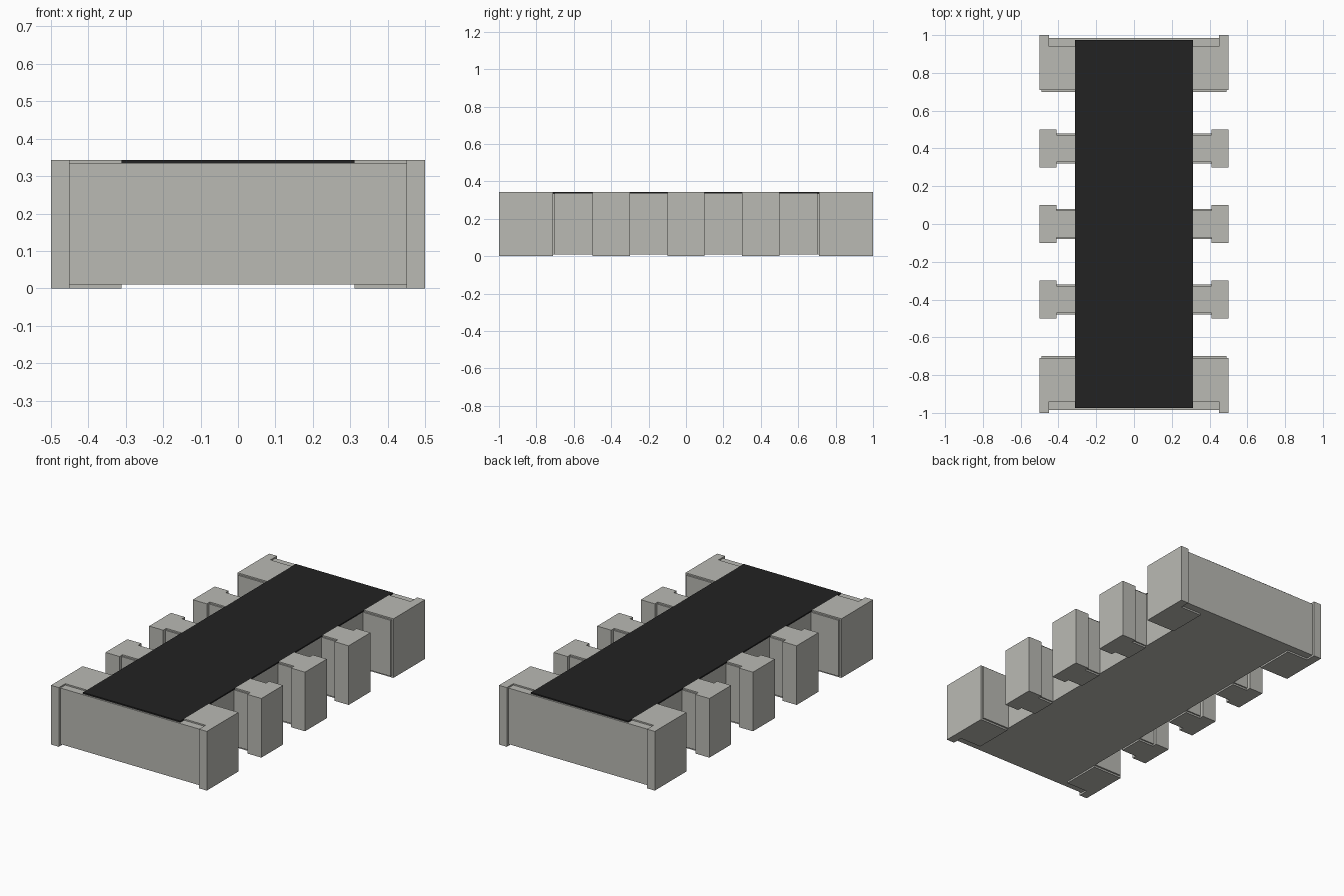
import bpy, bmesh

cube = bpy.data.objects.get("Cube")
if cube:
    bpy.data.objects.remove(cube, do_unlink=True)

# Heights and key plan positions
BASE, TOP, HEIGHT = 0.01, 0.335, 0.343
INNER, NECK, OUTER = 0.312, 0.41, 0.5


def material(name, rgb):
    m = bpy.data.materials.new(name)
    m.use_nodes = True
    m.diffuse_color = (*rgb, 1)
    bsdf = m.node_tree.nodes["Principled BSDF"]
    bsdf.inputs["Base Color"].default_value = (*rgb, 1)
    bsdf.inputs["Roughness"].default_value = 0.6
    return m


grey = material("warm grey", (0.49, 0.49, 0.455))
black = material("black coating", (0.016, 0.016, 0.016))


def prisms(name, layers, mat):
    """One object from (plan outline, bottom, top) layers."""
    bm = bmesh.new()
    for plan, z0, z1 in layers:
        low = [bm.verts.new((x, y, z0)) for x, y in plan]
        high = [bm.verts.new((x, y, z1)) for x, y in plan]
        bm.faces.new(low)
        bm.faces.new(high)
        for i in range(len(plan)):
            j = (i + 1) % len(plan)
            bm.faces.new((low[i], low[j], high[j], high[i]))
    bmesh.ops.recalc_face_normals(bm, faces=bm.faces)
    mesh = bpy.data.meshes.new(name)
    bm.to_mesh(mesh)
    bm.free()
    mesh.materials.append(mat)
    ob = bpy.data.objects.new(name, mesh)
    bpy.context.collection.objects.link(ob)
    return ob


def flip(plan, sx, sy):
    return [(x * sx, y * sy) for x, y in plan]


def rect(x0, x1, y0, y1):
    return [(x0, y0), (x1, y0), (x1, y1), (x0, y1)]


# Body: a comb outline with wide ends and three teeth on each side
teeth = (-0.4, 0, 0.4)
side = [(0.49, -0.985), (0.49, -0.7), (INNER, -0.7)]
for y in teeth:
    side += [(INNER, y - 0.08), (0.45, y - 0.08), (0.45, y + 0.08), (INNER, y + 0.08)]
side += [(INNER, 0.7), (0.49, 0.7), (0.49, 0.985)]
prisms("body", [(side + flip(side, -1, -1), BASE, TOP)], grey)

# Black cover layer
prisms("top_coating", [(rect(-INNER, INNER, -0.975, 0.975), TOP, HEIGHT)], black)


def terminal(name, pad, cap):
    prisms(name, [(pad, 0, BASE), (cap, BASE, TOP), (pad, TOP, HEIGHT)], grey)


# Wrapped terminals, three along each side and one on each corner
corner_pad = [(INNER, 0.71), (OUTER, 0.71), (OUTER, 1), (0.45, 1), (0.45, 0.94), (INNER, 0.94)]
corner_cap = rect(0.45, OUTER, 0.71, 1)
for sx, label in ((1, "left"), (-1, "right")):
    for i, y in enumerate(teeth):
        half = [(INNER, -0.072), (NECK, -0.072), (NECK, -0.1), (OUTER, -0.1)]
        outline = half + [(x, -t) for x, t in reversed(half)]
        pad = [(x * sx, t + y) for x, t in outline]
        cap = flip(rect(NECK, OUTER, y - 0.1, y + 0.1), sx, 1)
        terminal(f"{label}_terminal_{i + 1}", pad, cap)
    for sy, end in ((-1, "front"), (1, "back")):
        terminal(f"{end}_{label}_terminal", flip(corner_pad, sx, sy), flip(corner_cap, sx, sy))
